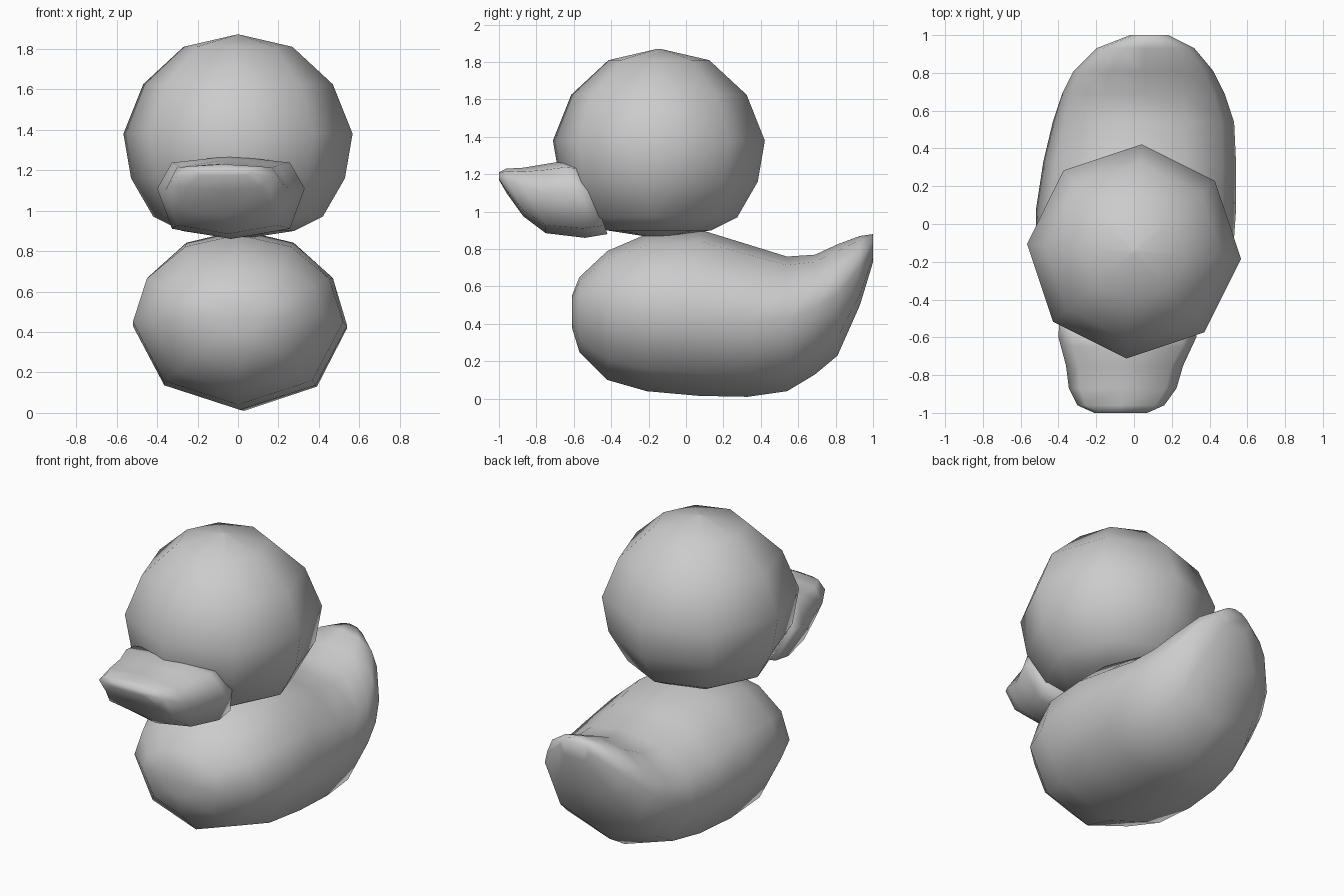
import bpy, bmesh
from math import sin, cos, radians, copysign


def loft(name, rings):
    """Skin a list of vertex rings and cap both ends."""
    bm = bmesh.new()
    loops = [[bm.verts.new(p) for p in ring] for ring in rings]
    n = len(loops[0])
    for a, b in zip(loops, loops[1:]):
        for i in range(n):
            j = (i + 1) % n
            bm.faces.new((a[i], a[j], b[j], b[i]))
    bm.faces.new(loops[0][::-1])
    bm.faces.new(loops[-1])
    bmesh.ops.recalc_face_normals(bm, faces=bm.faces[:])
    for f in bm.faces:
        f.smooth = True
    me = bpy.data.meshes.new(name)
    bm.to_mesh(me)
    bm.free()
    ob = bpy.data.objects.new(name, me)
    bpy.context.collection.objects.link(ob)
    return ob


def section(y, cx, hw, z0, zm, z1, angles, power=1.0, slant=0.0):
    """Upright ring: width hw, lower half down to z0, upper half up to z1."""
    pts = []
    for a in angles:
        c, s = cos(radians(a)), sin(radians(a))
        c = copysign(abs(c) ** power, c)
        s = copysign(abs(s) ** power, s)
        z = zm + s * ((z1 - zm) if s > 0 else (zm - z0))
        pts.append((cx + c * hw, y - s * slant, z))
    return pts


# body with upturned tail: y, centre x, half width, bottom, widest, top
body_angles = [-90, -45, 0, 30, 60, 90, 120, 150, 180, 225]
body = [
    (-0.61, 0, 0.10, 0.38, 0.47, 0.55),
    (-0.57, 0, 0.27, 0.25, 0.47, 0.65),
    (-0.42, 0, 0.43, 0.10, 0.46, 0.79),
    (-0.21, 0, 0.52, 0.04, 0.45, 0.88),
    (0.07, 0.01, 0.53, 0.015, 0.43, 0.905),
    (0.33, 0.03, 0.51, 0.01, 0.42, 0.825),
    (0.54, 0.05, 0.48, 0.04, 0.42, 0.76),
    (0.69, 0.05, 0.43, 0.13, 0.48, 0.77),
    (0.81, 0.05, 0.37, 0.23, 0.56, 0.825),
    (0.93, 0.06, 0.26, 0.50, 0.70, 0.87),
    (1.00, 0.08, 0.10, 0.73, 0.81, 0.88),
]
loft("body", [section(*s, body_angles) for s in body])

# head: eight-sided ball from stacked rings (radius, z)
head = [(0.02, 0.86), (0.28, 0.90), (0.42, 0.97), (0.53, 1.16),
        (0.568, 1.38), (0.47, 1.625), (0.27, 1.81), (0.01, 1.87)]
loft("head", [[(r * cos(radians(45 * i - 4)),
                -0.145 + r * sin(radians(45 * i - 4)), z)
               for i in range(8)] for r, z in head])

# beak: flattened, rounded-square sections running forward to the tip
beak_angles = [-90, -45, 0, 45, 90, 135, 180, 225]
beak = [
    (-0.50, -0.035, 0.36, 0.88, 1.11, 1.26, 0.08),
    (-0.60, -0.035, 0.365, 0.86, 1.11, 1.27, 0.06),
    (-0.75, -0.05, 0.31, 0.885, 1.10, 1.255, 0.0),
    (-0.87, -0.06, 0.285, 0.975, 1.13, 1.235, 0.0),
    (-0.96, -0.07, 0.23, 1.10, 1.17, 1.23, 0.0),
    (-1.00, -0.07, 0.14, 1.17, 1.19, 1.21, 0.0),
]
loft("beak", [section(*s[:6], beak_angles, 0.65, s[6]) for s in beak])
